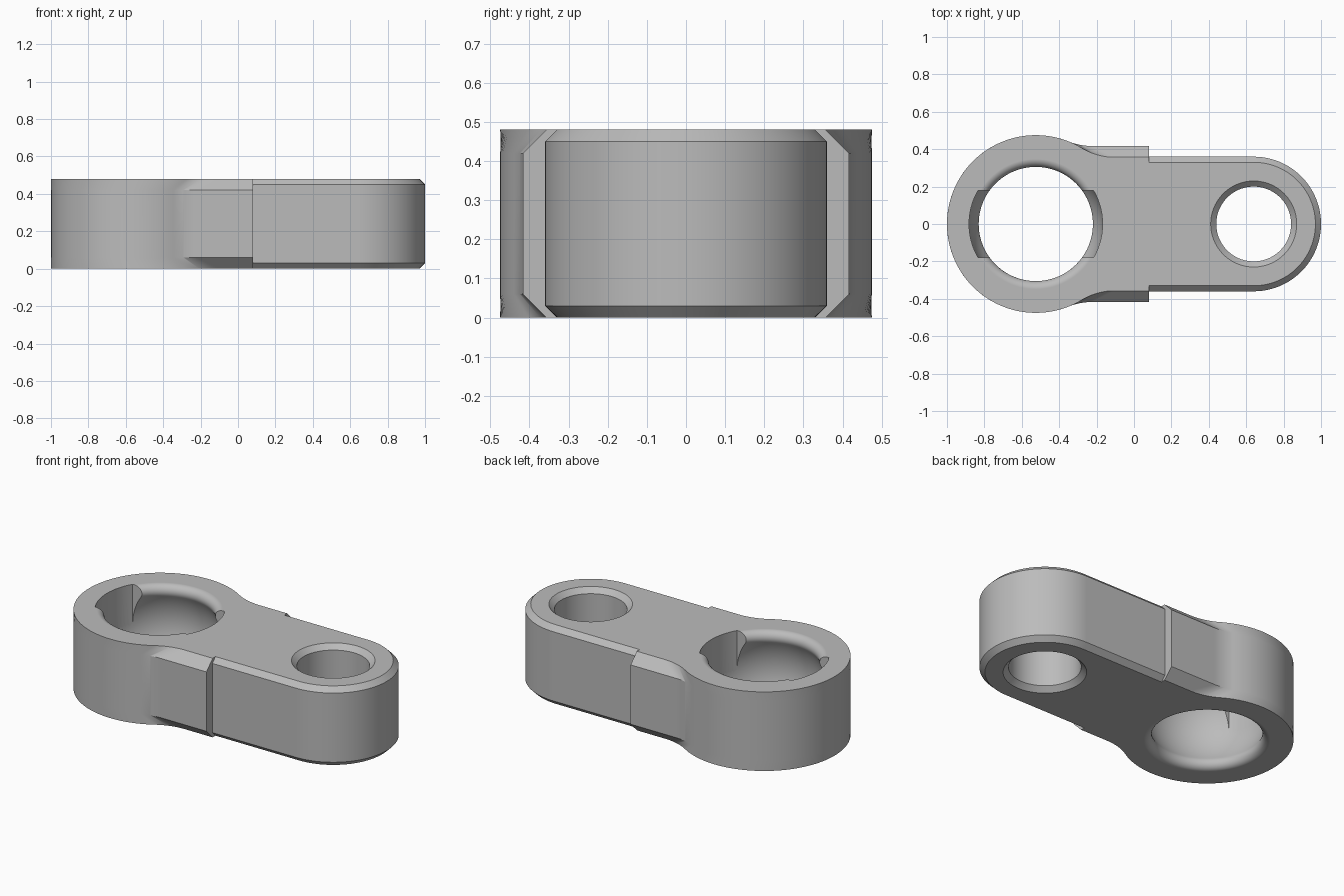
import bpy
import bmesh
from math import sin, cos, pi, sqrt, atan2, radians

if "Cube" in bpy.data.objects:
    bpy.data.objects.remove(bpy.data.objects["Cube"])

HEIGHT = 0.48
RING_X, RING_R = -0.525, 0.475      # large eye
PIN_X, ARM_R = 0.64, 0.36           # small eye and arm half width
STEP_X = 0.08                       # end of the shoulder
FILLET = 0.331                      # shoulder to ring blend
BALL_R, LIP = 0.357, 0.043          # spherical socket and its rounded lip

steel = bpy.data.materials.new("grey steel")
steel.use_nodes = True
grey = (0.5, 0.5, 0.5, 1)
steel.diffuse_color = grey
steel.node_tree.nodes["Principled BSDF"].inputs["Base Color"].default_value = grey


def arc(cx, cy, r, a0, a1, n):
    """Points along an arc, both ends included."""
    return [(cx + r * cos(a0 + (a1 - a0) * i / n),
             cy + r * sin(a0 + (a1 - a0) * i / n)) for i in range(n + 1)]


def make_object(name, bm):
    bmesh.ops.recalc_face_normals(bm, faces=bm.faces[:])
    mesh = bpy.data.meshes.new(name)
    bm.to_mesh(mesh)
    bm.free()
    mesh.materials.append(steel)
    obj = bpy.data.objects.new(name, mesh)
    bpy.context.collection.objects.link(obj)
    return obj


def loft(name, sections):
    """Closed solid through (outline, z) sections with equal point counts."""
    bm = bmesh.new()
    rings = [[bm.verts.new((x, y, z)) for x, y in pts] for pts, z in sections]
    for low, high in zip(rings, rings[1:]):
        for i in range(len(low)):
            j = (i + 1) % len(low)
            bm.faces.new((low[i], low[j], high[j], high[i]))
    bm.faces.new(rings[0][::-1])
    bm.faces.new(rings[-1])
    return make_object(name, bm)


def circle(cx, r, n=96):
    return arc(cx, 0, r, 0, 2 * pi, n)[:-1]


def combine(target, tool, operation):
    mod = target.modifiers.new(tool.name, 'BOOLEAN')
    mod.operation = operation
    mod.solver = 'EXACT'
    mod.object = tool
    bpy.context.view_layer.objects.active = target
    bpy.ops.object.modifier_apply(modifier=mod.name)
    bpy.data.objects.remove(tool)


def shoulder_outline(half):
    """Ring blended by a concave fillet into a straight shoulder."""
    cy = half + FILLET
    dx = sqrt((RING_R + FILLET) ** 2 - cy ** 2)
    a = atan2(cy, dx)
    side = [(STEP_X, half)] + arc(RING_X + dx, cy, FILLET, -pi / 2, a - pi, 16)
    ring = arc(RING_X, 0, RING_R, a, 2 * pi - a, 88)[1:-1]
    return side + ring + [(x, -y) for x, y in reversed(side)]


def arm_outline(inset):
    r = ARM_R - inset
    return [(0, -r)] + arc(PIN_X, 0, r, -pi / 2, pi / 2, 48) + [(0, r)]


# Large eye with its chamfered shoulder
narrow, wide = shoulder_outline(0.357), shoulder_outline(0.417)
link = loft("link_body", [(narrow, 0), (wide, 0.06),
                          (wide, HEIGHT - 0.06), (narrow, HEIGHT)])

# Arm with chamfered rim
BEVEL = 0.03
arm = loft("arm", [(arm_outline(BEVEL), 0), (arm_outline(0), BEVEL),
                   (arm_outline(0), HEIGHT - BEVEL), (arm_outline(BEVEL), HEIGHT)])
combine(link, arm, 'UNION')

# Pin hole, chamfered at both ends
PIN_R = 0.2
pin = loft("pin_hole", [(circle(PIN_X, r), z) for r, z in (
    (PIN_R + 2 * BEVEL, -BEVEL), (PIN_R, BEVEL),
    (PIN_R, HEIGHT - BEVEL), (PIN_R + 2 * BEVEL, HEIGHT + BEVEL))])
combine(link, pin, 'DIFFERENCE')

# Spherical socket with rounded lips
mid = HEIGHT / 2
lip_z = mid - LIP
lip_r = sqrt((BALL_R + LIP) ** 2 - lip_z ** 2)
tilt = atan2(lip_z, lip_r)
upper = arc(0, 0, BALL_R, 0, tilt, 12)
upper += arc(lip_r, lip_z, LIP, pi + tilt, pi / 2, 10)[1:] + [(lip_r, mid + 0.1)]
profile = [(r, -z) for r, z in reversed(upper[1:])] + upper
socket = loft("socket", [(circle(RING_X, r), mid + z) for r, z in profile])
combine(link, socket, 'DIFFERENCE')

# Loading slot, open at the top only
half_angle = atan2(0.18, sqrt(BALL_R ** 2 - 0.18 ** 2))
slot_pts = (arc(RING_X, 0, BALL_R, -half_angle, half_angle, 16)
            + arc(RING_X, 0, BALL_R, pi - half_angle, pi + half_angle, 16))
slot = loft("loading_slot", [(slot_pts, mid), (slot_pts, HEIGHT + 0.1)])
combine(link, slot, 'DIFFERENCE')

# Smooth curved walls, crisp edges
bpy.ops.object.select_all(action='DESELECT')
link.select_set(True)
bpy.context.view_layer.objects.active = link
bpy.ops.object.shade_smooth_by_angle(angle=radians(25))
weighted = link.modifiers.new("even_shading", 'WEIGHTED_NORMAL')
weighted.keep_sharp = True
